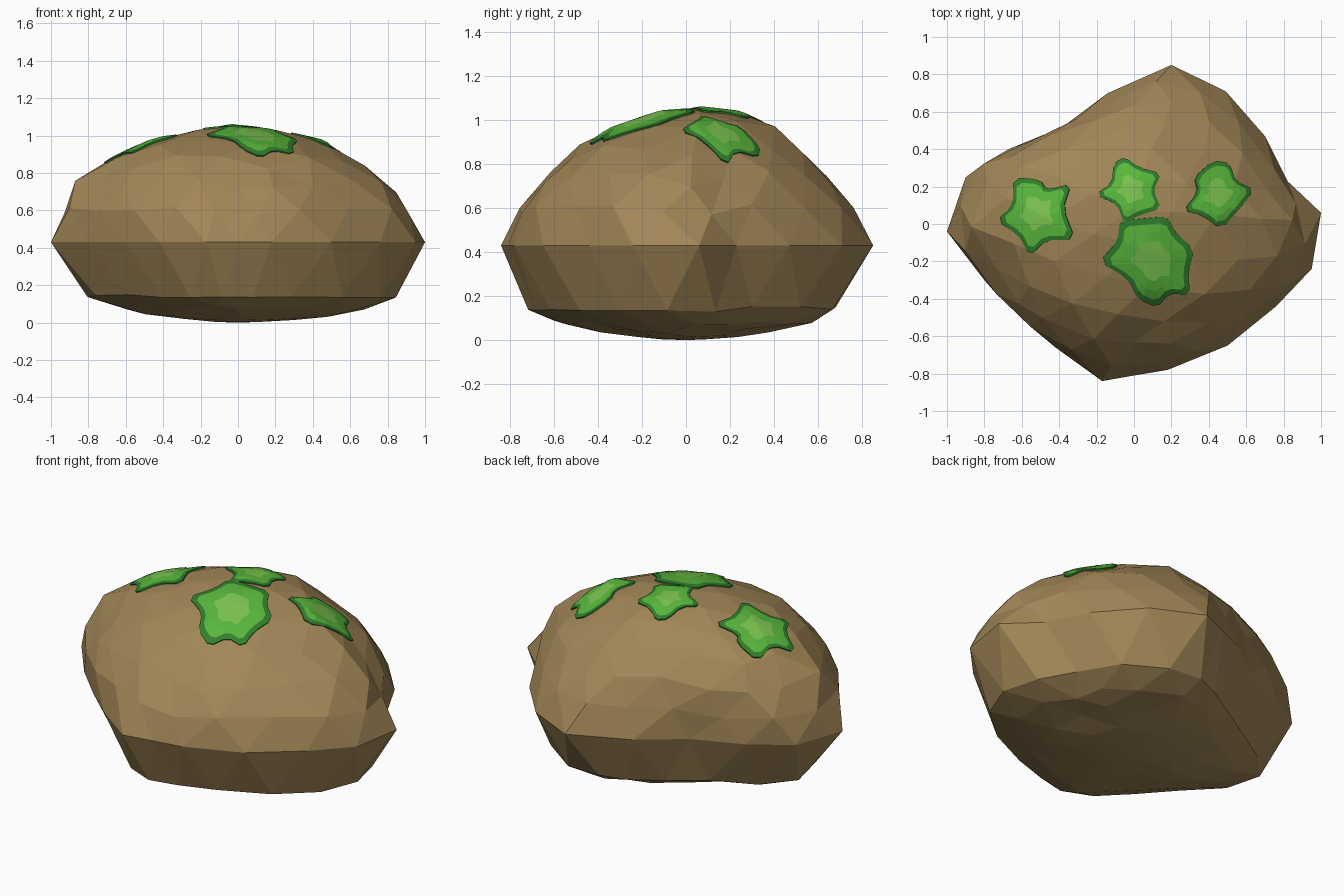
import bpy, bmesh, math, random
from mathutils import Vector
from mathutils.bvhtree import BVHTree

if "Cube" in bpy.data.objects:
    bpy.data.objects.remove(bpy.data.objects["Cube"])

random.seed(4)


def material(name, rgb):
    m = bpy.data.materials.new(name)
    m.diffuse_color = (*rgb, 1)
    m.use_nodes = True
    m.node_tree.nodes["Principled BSDF"].inputs["Base Color"].default_value = m.diffuse_color
    return m


def add_object(name, bm, mats):
    mesh = bpy.data.meshes.new(name)
    bm.to_mesh(mesh)
    for m in mats:
        mesh.materials.append(m)
    ob = bpy.data.objects.new(name, mesh)
    bpy.context.collection.objects.link(ob)
    return ob


stone = material("stone", (0.36, 0.24, 0.095))
moss = [material("moss_light", (0.2, 0.56, 0.08)),
        material("moss_mid", (0.1, 0.48, 0.045)),
        material("moss_rim", (0.03, 0.21, 0.025))]

# Widest outline of the boulder, one point per 18 degrees, at height WAIST
WAIST, TOP = 0.43, 1.05
OUTLINE = [(1, .06), (.82, .23), (.7, .47), (.49, .71), (.2, .85),
           (.03, .775), (-.14, .7), (-.38, .52), (-.67, .4), (-.9, .25),
           (-1, -.04), (-.8, -.3), (-.6, -.5), (-.42, -.66), (-.17, -.84),
           (0, -.81), (.18, -.78), (.5, -.65), (.76, -.44), (.95, -.24)]


def outline_at(angle):
    t = math.degrees(angle) / 18 % 20
    i = int(t)
    a, b = Vector(OUTLINE[i % 20]), Vector(OUTLINE[(i + 1) % 20])
    return a.lerp(b, t - i)


# Boulder: icosphere reshaped to the outline, domed above, tucked in and flat below
rock = bmesh.new()
bmesh.ops.create_icosphere(rock, subdivisions=3, radius=1)
for v in rock.verts:
    angle = math.atan2(v.co.y, v.co.x)
    c, s = math.hypot(v.co.x, v.co.y), v.co.z
    edge = outline_at(angle)
    if s > 0.01:
        oval = Vector((-.07 + .97 * math.cos(angle), -.025 + .74 * math.sin(angle)))
        crown = Vector((edge.x * .95, edge.y * .88)).lerp(oval, .6)
        xy = edge.lerp(crown, min(1, 1.6 * s)) * c
        xy += Vector((-.03 * s ** 3, .07 * s ** 4))
        z = WAIST + (TOP - WAIST) * s
    elif s < -0.01:
        d = -s
        xy = edge * c * (1 - .45 * d + .08 * d * math.cos(angle))
        z = WAIST * (1 - d ** .3)
    else:
        xy, z = edge, WAIST
    v.co = Vector((xy.x, xy.y, z))
    if .05 < s < .9:
        v.co += Vector([random.uniform(-.018, .018) for _ in range(3)])
    elif -.8 < s < -.05:
        v.co += Vector([random.uniform(-.012, .012) for _ in range(3)])
    v.co.z = max(0, v.co.z)
add_object("boulder", rock, [stone])
surface = BVHTree.FromBMesh(rock)

# Moss patches: lobed outlines seen from above, draped on the boulder
PATCHES = {
    "moss_patch_left": [(-.63, .23), (-.5, .22), (-.47, .17), (-.35, .2), (-.39, .08),
                        (-.33, -.07), (-.47, -.07), (-.55, -.15), (-.6, -.05),
                        (-.71, .02), (-.63, .1)],
    "moss_patch_back": [(-.1, .31), (-.05, .34), (.02, .29), (.13, .26), (.09, .18),
                        (.13, .09), (.02, .06), (-.05, .02), (-.08, .11),
                        (-.19, .16), (-.11, .21)],
    "moss_patch_right": [(.42, .32), (.5, .31), (.53, .22), (.62, .18), (.55, .09),
                         (.46, -.01), (.37, .06), (.28, .08), (.35, .17), (.33, .24)],
    "moss_patch_front": [(-.06, 0), (.05, .01), (.17, .02), (.21, -.06), (.3, -.14),
                         (.27, -.25), (.28, -.36), (.18, -.35), (.12, -.42), (.03, -.38),
                         (-.02, -.28), (-.16, -.2), (-.07, -.1)],
}
# (scale of ring, lift above rock, material of the band inside the ring)
RINGS = [(.22, .013, 0), (.45, .013, 0), (.67, .012, 1), (.85, .011, 1),
         (1, .008, 2), (1, -.01, 2)]


def drape(p, lift):
    hit, normal, _, _ = surface.ray_cast(Vector((p.x, p.y, 3)), Vector((0, 0, -1)))
    return hit + normal * lift


for name, pts in PATCHES.items():
    pts = [Vector(p) for p in pts]
    centre = sum(pts, Vector((0, 0))) / len(pts)
    pts = [centre + (p - centre) * 1.1 for p in pts]
    # cut every corner so the lobes are blunt
    loop = []
    for a, b in zip(pts, pts[1:] + pts[:1]):
        loop += [a.lerp(b, .22), a.lerp(b, .78)]
    n = len(loop)
    bm = bmesh.new()
    middle = bm.verts.new(drape(centre, .013))
    previous = None
    for scale, lift, mat in RINGS:
        ring = [bm.verts.new(drape(centre.lerp(p, scale), lift)) for p in loop]
        for i in range(n):
            j = (i + 1) % n
            if previous:
                f = bm.faces.new((previous[i], ring[i], ring[j], previous[j]))
            else:
                f = bm.faces.new((middle, ring[i], ring[j]))
            f.material_index = mat
        previous = ring
    bmesh.ops.recalc_face_normals(bm, faces=bm.faces)
    bm.normal_update()
    if middle.normal.z < 0:
        bmesh.ops.reverse_faces(bm, faces=bm.faces)
    add_object(name, bm, moss)
    bm.free()
rock.free()
